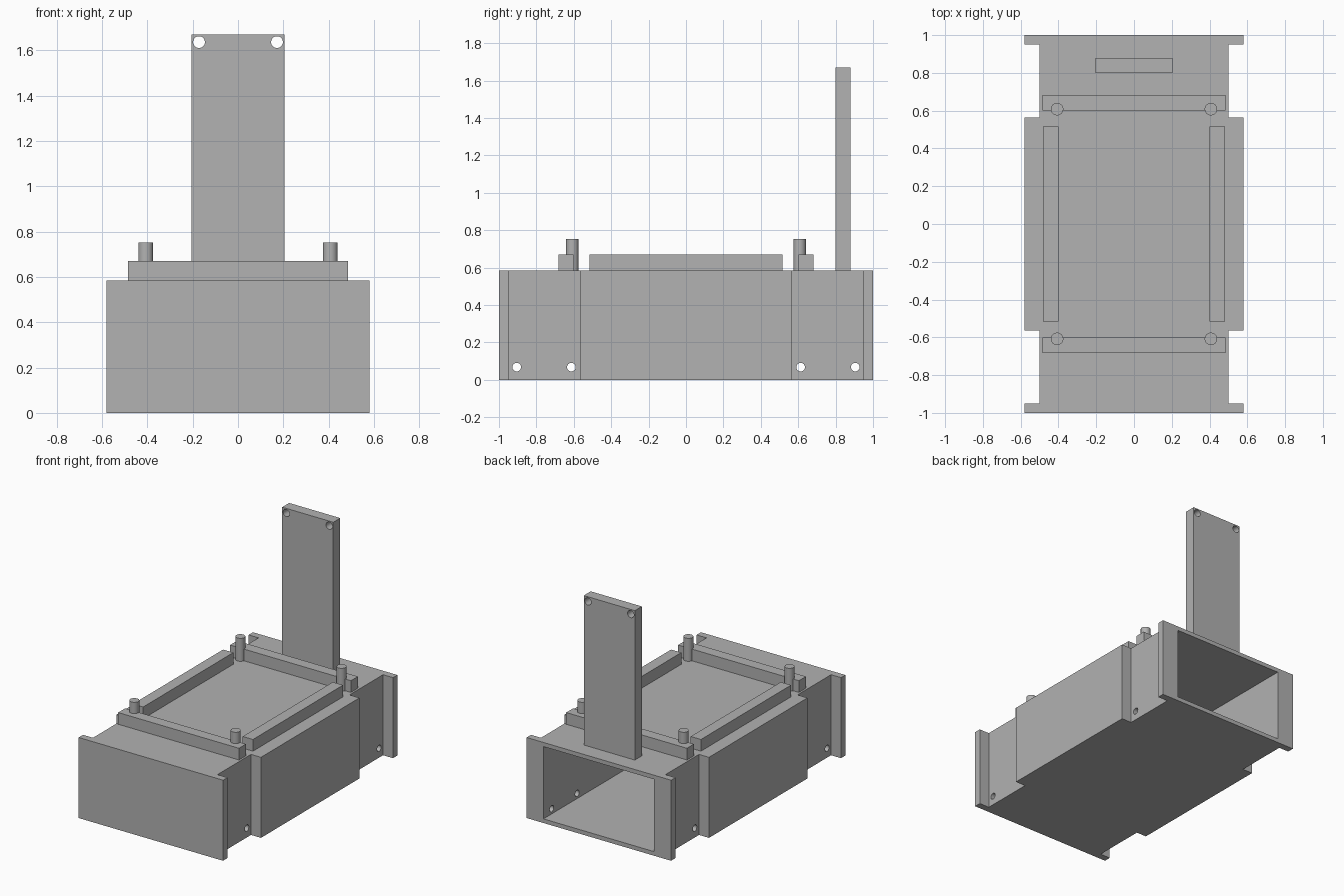
import bpy
import bmesh
from math import pi
from mathutils import Matrix, Vector

if "Cube" in bpy.data.objects:
    bpy.data.objects.remove(bpy.data.objects["Cube"], do_unlink=True)

grey = bpy.data.materials.new("plain grey")
grey.use_nodes = True
grey.diffuse_color = (0.445, 0.445, 0.445, 1)
grey.node_tree.nodes["Principled BSDF"].inputs["Base Color"].default_value = grey.diffuse_color


def finish(name, bm):
    bmesh.ops.recalc_face_normals(bm, faces=bm.faces)
    mesh = bpy.data.meshes.new(name)
    bm.to_mesh(mesh)
    bm.free()
    mesh.materials.append(grey)
    obj = bpy.data.objects.new(name, mesh)
    bpy.context.collection.objects.link(obj)
    return obj


def box(name, low, high):
    low, high = Vector(low), Vector(high)
    bm = bmesh.new()
    bmesh.ops.create_cube(bm, size=1, matrix=Matrix.Translation((low + high) / 2)
                          @ Matrix.Diagonal((*(high - low), 1)))
    return finish(name, bm)


def cylinder(name, centre, radius, depth, axis="Z"):
    turn = {"X": Matrix.Rotation(pi / 2, 4, "Y"), "Y": Matrix.Rotation(pi / 2, 4, "X"),
            "Z": Matrix.Identity(4)}[axis]
    bm = bmesh.new()
    bmesh.ops.create_cone(bm, cap_ends=True, segments=32, radius1=radius, radius2=radius,
                          depth=depth, matrix=Matrix.Translation(centre) @ turn)
    return finish(name, bm)


def select(obj):
    bpy.ops.object.select_all(action="DESELECT")
    obj.select_set(True)
    bpy.context.view_layer.objects.active = obj


def cut(target, cutter):
    mod = target.modifiers.new("cut", "BOOLEAN")
    mod.operation = "DIFFERENCE"
    mod.solver = "EXACT"
    mod.object = cutter
    cutter.hide_render = True
    select(target)
    bpy.ops.object.modifier_apply(modifier=mod.name)
    bpy.data.objects.remove(cutter, do_unlink=True)


def smooth(obj):
    select(obj)
    bpy.ops.object.shade_smooth_by_angle(angle=0.6)


deck = 0.585      # top of the body
rail_top = 0.67
wide, neck = 0.58, 0.5

# Body: plan outline with end flanges and a wider middle, extruded upward
side = [(wide, -1), (wide, -0.95), (neck, -0.95), (neck, -0.565), (wide, -0.565)]
side += [(x, -y) for x, y in reversed(side)]
outline = side + [(-x, y) for x, y in reversed(side)]
bm = bmesh.new()
base = bm.faces.new([bm.verts.new((x, y, 0)) for x, y in outline])
top = bmesh.ops.extrude_face_region(bm, geom=[base])["geom"]
bmesh.ops.translate(bm, vec=(0, 0, deck), verts=[v for v in top if isinstance(v, bmesh.types.BMVert)])
body = finish("body", bm)

# Cavity open at the back, and cross holes through the necks
cut(body, box("cavity_cutter", (-0.445, -0.95, 0.03), (0.445, 1.1, deck - 0.03)))
for y in (-0.905, -0.613, 0.613, 0.905):
    cut(body, cylinder("hole_cutter", (0, y, 0.068), 0.023, 1.4, "X"))
smooth(body)

# Raised rails around the deck
for s, word in ((-1, "front"), (1, "back")):
    ys = sorted((s * 0.602, s * 0.682))
    box(word + "_rail", (-0.485, ys[0], deck), (0.485, ys[1], rail_top))
for s, word in ((-1, "right"), (1, "left")):
    xs = sorted((s * 0.4, s * 0.482))
    box(word + "_rail", (xs[0], -0.517, deck), (xs[1], 0.517, rail_top))

# Corner pins
for sx, side_word in ((-1, "right"), (1, "left")):
    for sy, end_word in ((-1, "front"), (1, "back")):
        pin = cylinder(f"{end_word}_{side_word}_pin", (sx * 0.407, sy * 0.608, (deck + 0.752) / 2),
                       0.033, 0.752 - deck)
        smooth(pin)

# Upright plate with two mounting holes
plate = box("upright_plate", (-0.205, 0.8, deck), (0.205, 0.88, 1.67))
for x in (-0.172, 0.172):
    cut(plate, cylinder("plate_hole_cutter", (x, 0.84, 1.636), 0.026, 0.3, "Y"))
smooth(plate)
